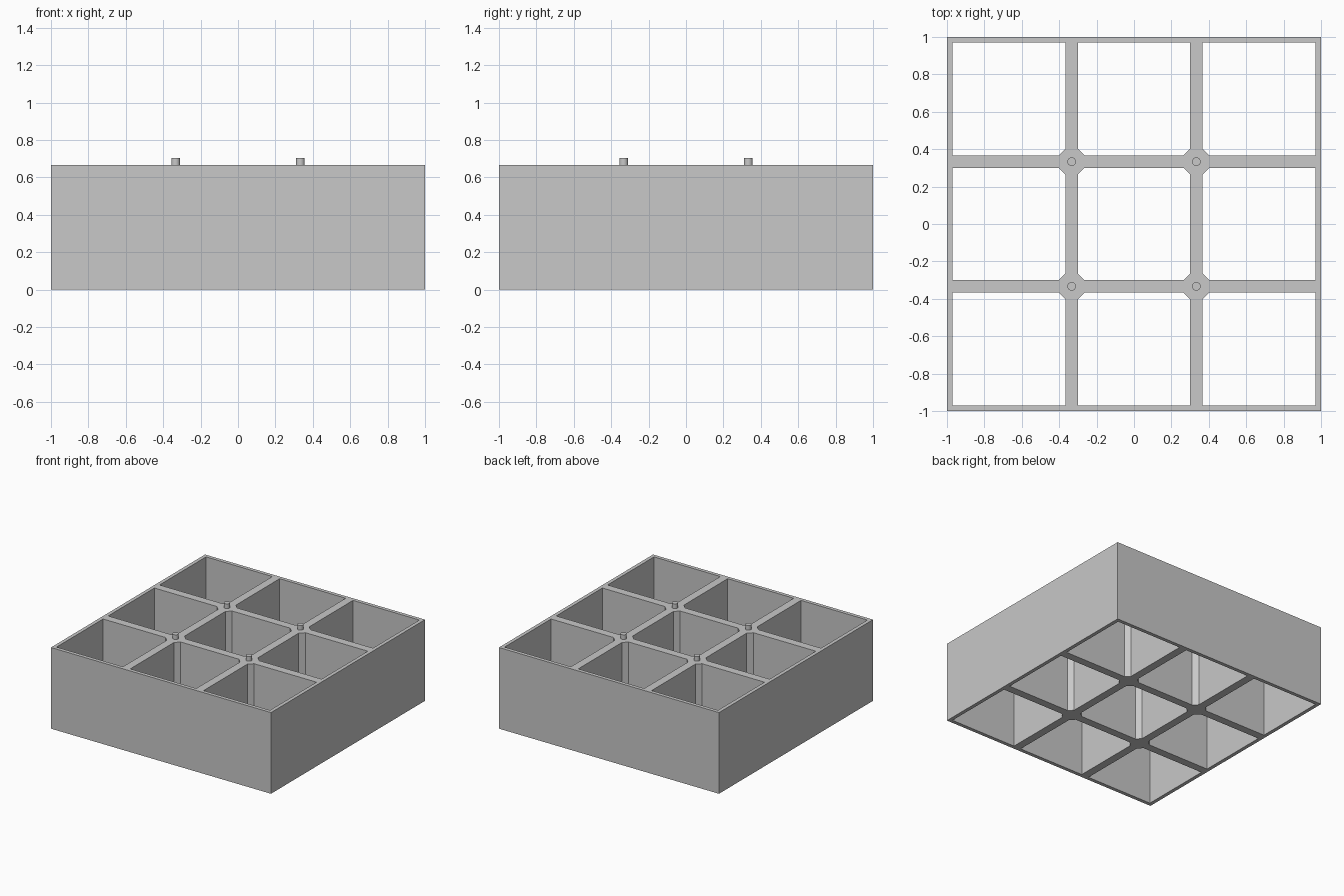
import bpy
import bmesh

HEIGHT = 0.667
PITCH = 2 / 3        # spacing between divider centres
WALL = 0.03          # outer wall thickness
RIB = 0.033          # half thickness of a divider
CHAMFER = 0.036      # corner fillet where dividers cross
PEG_RADIUS = 0.023
PEG_TOP = 0.705

cube = bpy.data.objects.get("Cube")
if cube:
    bpy.data.objects.remove(cube, do_unlink=True)

grey = bpy.data.materials.new("plain grey")
grey.use_nodes = True
colour = (0.58, 0.58, 0.58, 1)
grey.diffuse_color = colour
grey.node_tree.nodes["Principled BSDF"].inputs["Base Color"].default_value = colour


def finish(bm, name):
    bmesh.ops.recalc_face_normals(bm, faces=bm.faces)
    mesh = bpy.data.meshes.new(name)
    bm.to_mesh(mesh)
    bm.free()
    obj = bpy.data.objects.new(name, mesh)
    bpy.context.collection.objects.link(obj)
    mesh.materials.append(grey)
    return obj


def span(index):
    """Low and high edge of a cell along one axis."""
    low = -1 + WALL if index == -1 else index * PITCH - PITCH / 2 + RIB
    high = 1 - WALL if index == 1 else index * PITCH + PITCH / 2 - RIB
    return low, high


def cell_outline(i, j):
    """Square opening, chamfered only at corners next to a divider crossing."""
    (x0, x1), (y0, y1) = span(i), span(j)
    points = []
    for x, y, sx, sy in ((x0, y0, 1, 1), (x1, y0, -1, 1),
                         (x1, y1, -1, -1), (x0, y1, 1, -1)):
        if max(abs(x), abs(y)) < 0.5:
            pair = [(x, y + sy * CHAMFER), (x + sx * CHAMFER, y)]
            points += pair if sx == sy else pair[::-1]
        else:
            points.append((x, y))
    return points


def add_loop(bm, points):
    verts = [bm.verts.new((x, y, 0)) for x, y in points]
    for a, b in zip(verts, verts[1:] + verts[:1]):
        bm.edges.new((a, b))


# Open frame with nine through cells
bm = bmesh.new()
add_loop(bm, [(-1, -1), (1, -1), (1, 1), (-1, 1)])
for i in (-1, 0, 1):
    for j in (-1, 0, 1):
        add_loop(bm, cell_outline(i, j))
bmesh.ops.triangle_fill(bm, edges=bm.edges[:], use_beauty=True, normal=(0, 0, 1))
result = bmesh.ops.extrude_face_region(bm, geom=bm.faces[:])
top = [v for v in result["geom"] if isinstance(v, bmesh.types.BMVert)]
bmesh.ops.translate(bm, verts=top, vec=(0, 0, HEIGHT))
finish(bm, "divided_frame")

# Locating pegs on the divider crossings
for sx, side in ((-1, "right"), (1, "left")):
    for sy, end in ((-1, "front"), (1, "back")):
        bm = bmesh.new()
        bmesh.ops.create_cone(bm, cap_ends=True, segments=32, radius1=PEG_RADIUS,
                              radius2=PEG_RADIUS, depth=PEG_TOP - HEIGHT + 0.01)
        peg = finish(bm, f"{end}_{side}_peg")
        peg.location = (sx * PITCH / 2, sy * PITCH / 2, (PEG_TOP + HEIGHT - 0.01) / 2)
        for face in peg.data.polygons:
            face.use_smooth = abs(face.normal.z) < 0.5
        for edge in peg.data.edges:
            a, b = (peg.data.vertices[k].co.z for k in edge.vertices)
            edge.use_edge_sharp = abs(a - b) < 0.001
